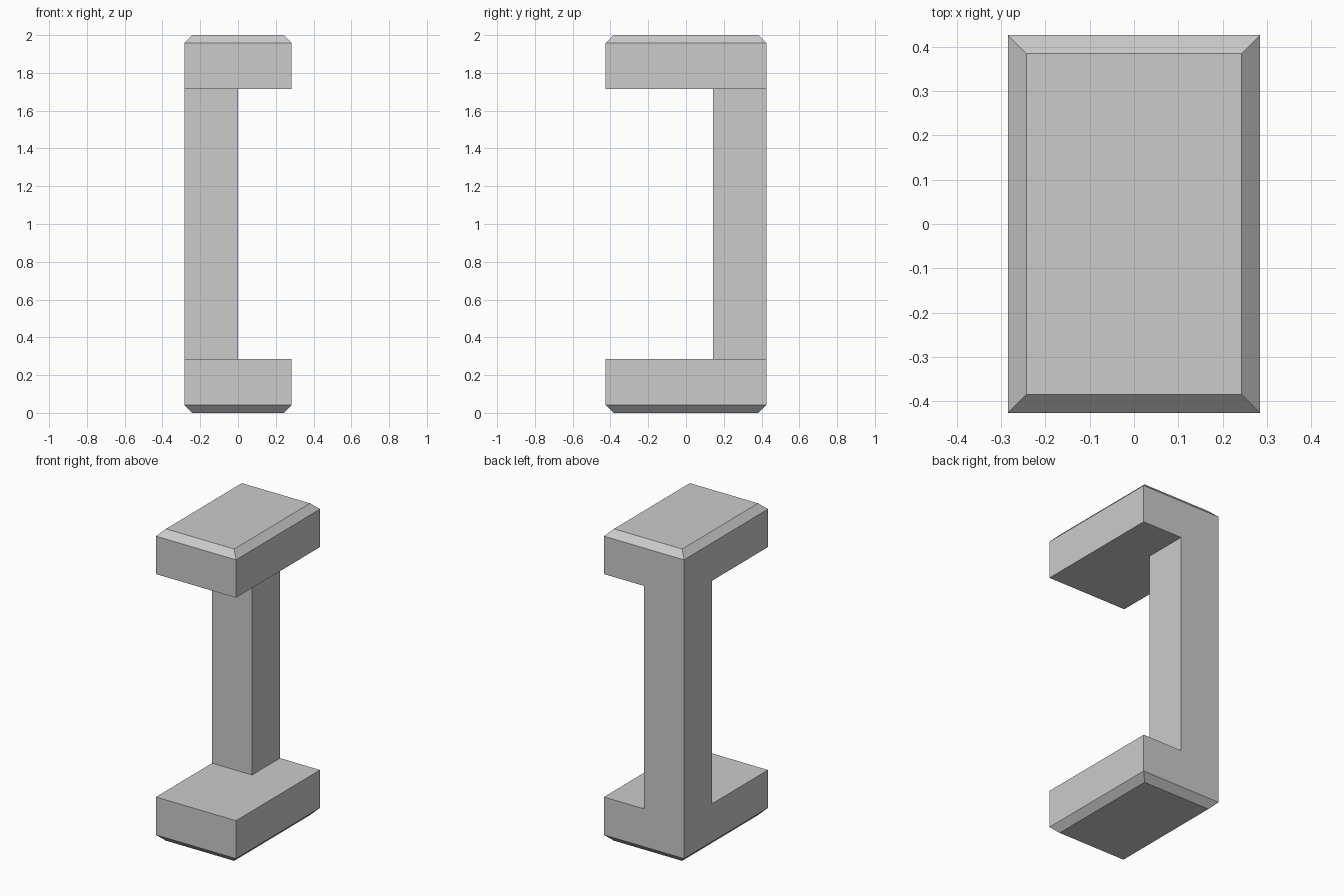
import bpy, bmesh
from mathutils import Vector

cube = bpy.data.objects.get("Cube")
if cube:
    bpy.data.objects.remove(cube, do_unlink=True)

HALF_X, HALF_Y = 0.284, 0.426
SLAB = 0.285      # slab thickness
CHAMFER = 0.042   # outer rim chamfer
POST_X, POST_Y = 0.0, 0.142   # inner sides of the corner post

grey = bpy.data.materials.new("plain grey")
grey.use_nodes = True
color = (0.6, 0.6, 0.6, 1)
grey.diffuse_color = color
grey.node_tree.nodes["Principled BSDF"].inputs["Base Color"].default_value = color

# Base slab
bm = bmesh.new()
bmesh.ops.create_cube(bm, size=1)
bmesh.ops.scale(bm, vec=(2 * HALF_X, 2 * HALF_Y, SLAB), verts=bm.verts)
bmesh.ops.translate(bm, vec=(0, 0, SLAB / 2), verts=bm.verts)

# Chamfered rim underneath
rim = [e for e in bm.edges if all(v.co.z < 0.01 for v in e.verts)]
bmesh.ops.bevel(bm, geom=rim, offset=CHAMFER, segments=1, affect='EDGES')


def top_faces():
    return [f for f in bm.faces if all(v.co.z > SLAB - 0.001 for v in f.verts)]


# Mark out the corner on the slab top and raise it as half of the post
for point, normal in (((POST_X, 0, 0), (1, 0, 0)), ((0, POST_Y, 0), (0, 1, 0))):
    faces = top_faces()
    edges = {e for f in faces for e in f.edges}
    verts = {v for f in faces for v in f.verts}
    bmesh.ops.bisect_plane(bm, geom=faces + list(edges) + list(verts),
                           plane_co=point, plane_no=normal)
corner = [f for f in top_faces()
          if f.calc_center_median().x < POST_X and f.calc_center_median().y > POST_Y]
raised = bmesh.ops.extrude_face_region(bm, geom=corner)["geom"]
for v in raised:
    if isinstance(v, bmesh.types.BMVert):
        v.co.z = 1.0
bmesh.ops.delete(bm, geom=corner, context='FACES_ONLY')

# Open the post at mid height so the mirrored half joins cleanly
bmesh.ops.delete(bm, geom=[f for f in bm.faces if all(v.co.z > 0.99 for v in f.verts)],
                 context='FACES_ONLY')
bmesh.ops.translate(bm, vec=Vector((0, 0, -1)), verts=bm.verts)
bmesh.ops.recalc_face_normals(bm, faces=bm.faces)

mesh = bpy.data.meshes.new("corner_post_with_slabs")
bm.to_mesh(mesh)
bm.free()
mesh.materials.append(grey)
post = bpy.data.objects.new("corner_post_with_slabs", mesh)
bpy.context.collection.objects.link(post)
post.location.z = 1

# Top half with matching slab
mirror = post.modifiers.new("top_half", 'MIRROR')
mirror.use_axis = (False, False, True)
mirror.use_clip = True
